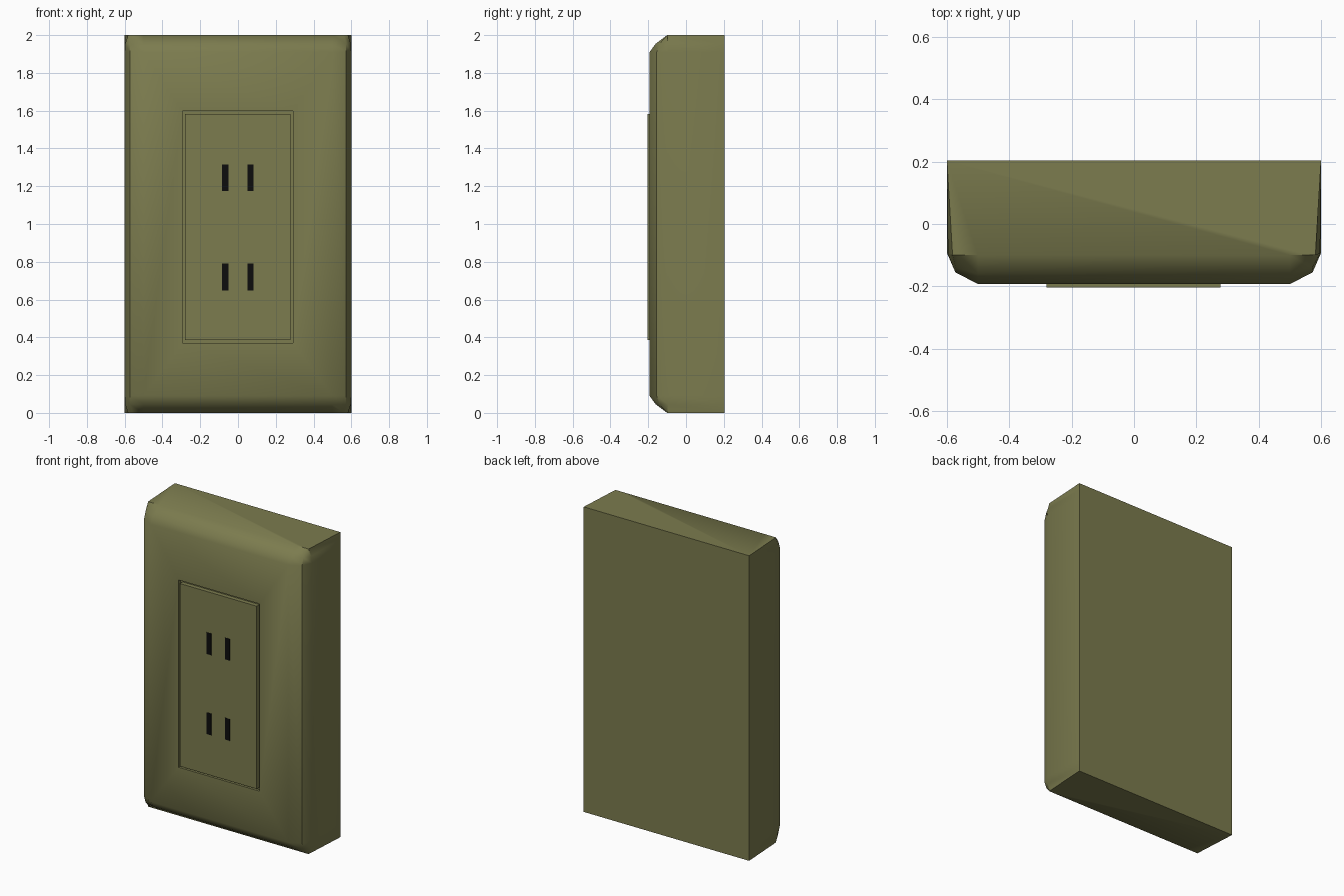
import bpy, bmesh, math

if "Cube" in bpy.data.objects:
    bpy.data.objects.remove(bpy.data.objects["Cube"])

BACK, FRONT, FLOOR = 0.203, -0.193, -0.175


def material(name, rgb):
    m = bpy.data.materials.new(name)
    m.diffuse_color = (*rgb, 1.0)
    m.use_nodes = True
    m.node_tree.nodes["Principled BSDF"].inputs["Base Color"].default_value = m.diffuse_color
    return m


olive = material("olive plastic", (0.2, 0.2, 0.077))
black = material("slot black", (0.004, 0.004, 0.004))


def add_object(name, bm, mat):
    bmesh.ops.recalc_face_normals(bm, faces=bm.faces)
    mesh = bpy.data.meshes.new(name)
    bm.to_mesh(mesh)
    bm.free()
    mesh.materials.append(mat)
    ob = bpy.data.objects.new(name, mesh)
    bpy.context.collection.objects.link(ob)
    return ob


def box(name, x0, x1, y0, y1, z0, z1, mat):
    bm = bmesh.new()
    bmesh.ops.create_cube(bm, size=1)
    for v in bm.verts:
        v.co = ((x0 + x1) / 2 + v.co.x * (x1 - x0),
                (y0 + y1) / 2 + v.co.y * (y1 - y0),
                (z0 + z1) / 2 + v.co.z * (z1 - z0))
    return add_object(name, bm, mat)


# Cover plate: half cross-sections (x, y), from the end face to the full section
end = [(0.60, BACK), (0.582, -0.10), (0.56, -0.10), (0.50, -0.10)]
mid = [(0.60, BACK), (0.597, -0.095), (0.572, -0.14), (0.50, -0.16)]
full = [(0.60, BACK), (0.60, -0.093), (0.573, -0.155), (0.50, FRONT)]
levels = [(0, end), (0.045, mid), (0.09, full),
          (1.91, full), (1.955, mid), (2, end)]

bm = bmesh.new()
rings = []
for z, half in levels:
    pts = half + [(-x, y) for x, y in reversed(half)]
    rings.append([bm.verts.new((x, y, z)) for x, y in pts])
n = len(rings[0])
for k in range(len(rings) - 1):
    a, b = rings[k], rings[k + 1]
    for i in range(n):
        if k == 2 and i == 3:
            continue  # the front face gets a recess instead
        j = (i + 1) % n
        bm.faces.new((a[i], a[j], b[j], b[i]))
bm.faces.new(rings[0])
bm.faces.new(rings[-1])

# Shallow recess around the socket panel
outer = [rings[2][3], rings[2][4], rings[3][4], rings[3][3]]
corners = [(0.292, 0.37), (-0.295, 0.37), (-0.295, 1.598), (0.292, 1.598)]
rim = [bm.verts.new((x, FRONT, z)) for x, z in corners]
base = [bm.verts.new((x, FLOOR, z)) for x, z in corners]
for a, b in ((outer, rim), (rim, base)):
    for i in range(4):
        j = (i + 1) % 4
        bm.faces.new((a[i], a[j], b[j], b[i]))
bm.faces.new(base)
plate = add_object("cover_plate", bm, olive)
bpy.context.view_layer.objects.active = plate
plate.select_set(True)
bpy.ops.object.shade_smooth_by_angle(angle=math.radians(38.5))
plate.select_set(False)

# Raised socket panel
box("socket_panel", -0.28, 0.278, -0.203, FLOOR + 0.005, 0.385, 1.583, olive)

# Two pairs of plug slots
for row, z in (("lower", 0.72), ("upper", 1.245)):
    for side, x in (("left", -0.068), ("right", 0.066)):
        box(f"{row}_{side}_slot", x - 0.017, x + 0.017, -0.2045, -0.199,
            z - 0.071, z + 0.071, black)
